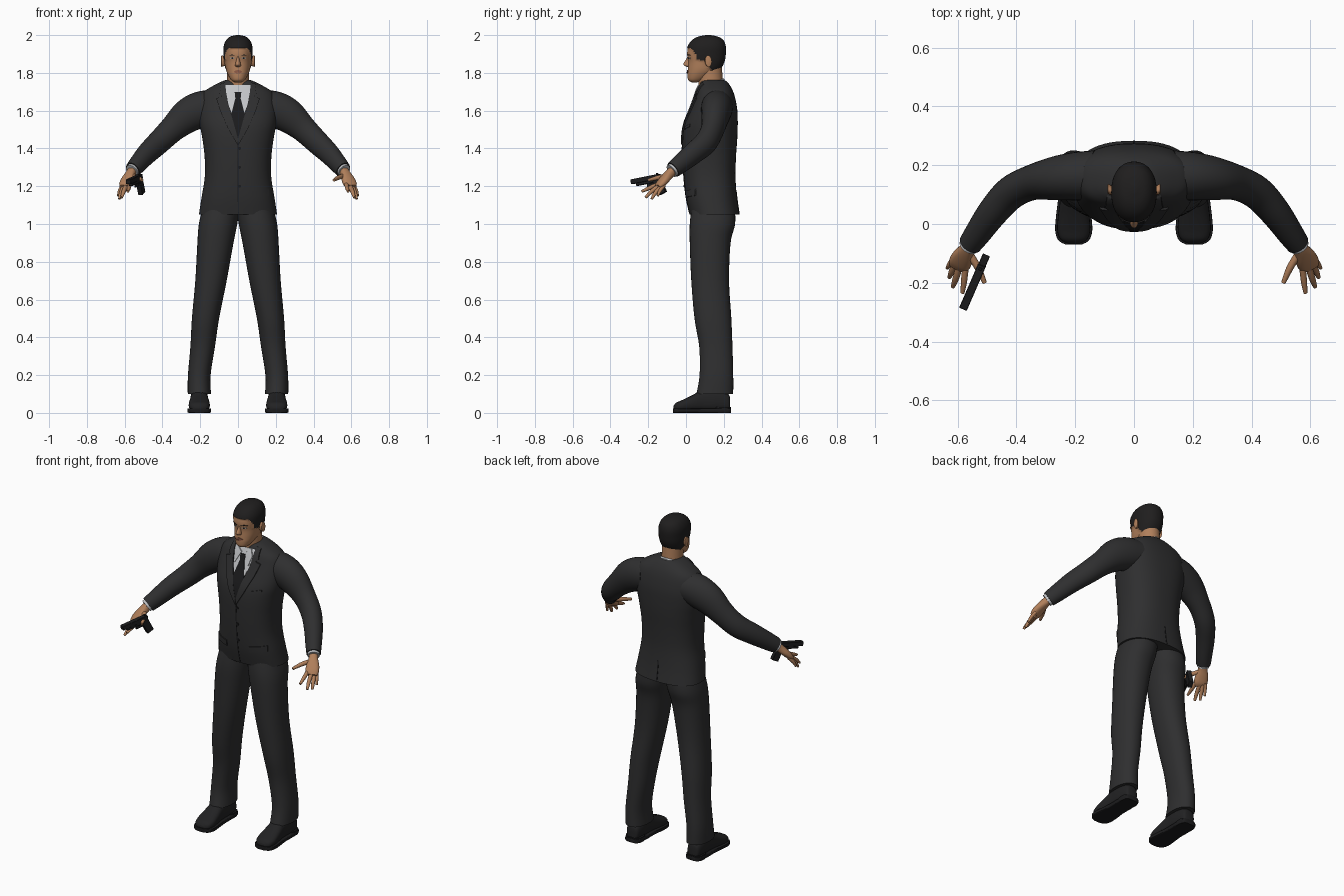
import bpy, bmesh, math
from mathutils import Vector, Matrix
from mathutils.bvhtree import BVHTree

if "Cube" in bpy.data.objects:
    bpy.data.objects.remove(bpy.data.objects["Cube"])
made = []


def material(name, r, g, b):
    m = bpy.data.materials.new(name)
    m.use_nodes = True
    m.diffuse_color = (r, g, b, 1)
    bsdf = m.node_tree.nodes["Principled BSDF"]
    bsdf.inputs["Base Color"].default_value = (r, g, b, 1)
    bsdf.inputs["Roughness"].default_value = 0.8
    return m


SUIT = material("charcoal suit", .028, .028, .029)
DARK = material("black tie and seams", .011, .011, .012)
SHIRT = material("pale shirt", .55, .56, .58)
SKIN = material("skin", .44, .215, .105)
LIPS = material("lips", .26, .10, .06)
HAIR = material("hair", .014, .013, .013)
SHOE = material("black leather", .016, .016, .017)
GUN = material("gunmetal", .012, .012, .013)
EYE = material("eye white", .42, .38, .34)


def finish(name, bm, mat):
    bmesh.ops.recalc_face_normals(bm, faces=bm.faces)
    mesh = bpy.data.meshes.new(name)
    bm.to_mesh(mesh)
    bm.free()
    mesh.materials.append(mat)
    ob = bpy.data.objects.new(name, mesh)
    bpy.context.scene.collection.objects.link(ob)
    made.append(ob)
    return ob


def ease(rows, k=5):
    """Smooth curve through rows of numbers."""
    out = []
    for i in range(len(rows) - 1):
        a, b, c, d = (rows[max(0, min(len(rows) - 1, i + j))] for j in (-1, 0, 1, 2))
        for s in range(k):
            t = s / k
            out.append([q + .5 * t * (r - p + t * (2*p - 5*q + 4*r - w + t * (3*(q - r) + w - p)))
                        for p, q, r, w in zip(a, b, c, d)])
    return out + [list(rows[-1])]


def skin(name, rings, mat, n=32, p=2.0):
    """Loft superellipse rings, each a centre and two half axes."""
    bm = bmesh.new()
    bend = lambda t: math.copysign(abs(t) ** (2 / p), t)
    loops = []
    for c, u, v in rings:
        turn = [2 * math.pi * i / n for i in range(n)]
        loops.append([bm.verts.new(Vector(c) + Vector(u) * bend(math.cos(a)) + Vector(v) * bend(math.sin(a)))
                      for a in turn])
    for lo, hi in zip(loops, loops[1:]):
        for i in range(n):
            bm.faces.new((lo[i], lo[(i + 1) % n], hi[(i + 1) % n], hi[i]))
    bm.faces.new(loops[0])
    bm.faces.new(loops[-1])
    return finish(name, bm, mat)


def column(name, rows, mat, n=32, p=2.0, k=5):
    """Upright loft from rows of z, x range, y range."""
    return skin(name, [(((a + b) / 2, (c + d) / 2, z), ((b - a) / 2, 0, 0), (0, (d - c) / 2, 0))
                       for z, a, b, c, d in ease(rows, k)], mat, n, p)


def limb(name, rows, mat, n=20, p=2.0, k=5):
    """Loft along a path of x, y, z, side radius, upright radius."""
    rows = ease(rows, k)
    pts = [Vector(r[:3]) for r in rows]
    rings = []
    for i, r in enumerate(rows):
        t = (pts[min(i + 1, len(pts) - 1)] - pts[max(i - 1, 0)]).normalized()
        side = t.cross(Vector((0, 0, 1))).normalized()
        rings.append((pts[i], side * r[3], side.cross(t) * r[4]))
    return skin(name, rings, mat, n, p)


def plate(name, outline, mat, target, off=.006, back=False):
    """Thin sheet cut from an x-z outline and laid on the target's surface."""
    tree = BVHTree.FromPolygons([v.co for v in target.data.vertices],
                                [f.vertices for f in target.data.polygons])
    bm = bmesh.new()
    bm.faces.new([bm.verts.new((x, 0, z)) for x, z in outline])
    for axis in (0, 2):
        lo, hi = (f(v.co[axis] for v in bm.verts) for f in (min, max))
        steps = max(2, int((hi - lo) / .014))
        for i in range(1, steps):
            co, no = Vector(), Vector()
            co[axis], no[axis] = lo + (hi - lo) * i / steps, 1
            bmesh.ops.bisect_plane(bm, geom=bm.verts[:] + bm.edges[:] + bm.faces[:], plane_co=co, plane_no=no)
    s = 1 if back else -1
    for v in bm.verts:
        hit = tree.ray_cast(Vector((v.co.x, s, v.co.z)), Vector((0, -s, 0)))[0]
        hit = hit or tree.find_nearest(v.co)[0]
        v.co.y = hit.y + s * off
    top = bm.faces[:]
    grown = bmesh.ops.extrude_face_region(bm, geom=top)["geom"]
    for v in grown:
        if isinstance(v, bmesh.types.BMVert):
            v.co.y -= s * (off + .002)
    return finish(name, bm, mat)


def oval(x, z, a, b, n=14):
    return [(x + a * math.cos(2 * math.pi * i / n), z + b * math.sin(2 * math.pi * i / n)) for i in range(n)]


# Jacket body
jacket = column("jacket", [(z, -w, w, f, b) for z, w, f, b in (
    (1.05, .207, .02, .283), (1.14, .193, .0, .27), (1.25, .176, -.012, .262), (1.36, .177, -.018, .265),
    (1.46, .19, -.018, .272), (1.53, .203, -.008, .274), (1.6, .208, .018, .272), (1.66, .2, .042, .262),
    (1.7, .18, .056, .25), (1.73, .135, .068, .235), (1.755, .085, .08, .215), (1.763, .06, .1, .195))],
    SUIT, 56, 2.4)

# Shirt front, tie and jacket details
plate("shirt_front", [(-.07, 1.735), (.07, 1.735), (.05, 1.63), (0, 1.5), (-.05, 1.63)], SHIRT, jacket, .003)
plate("tie", [(-.018, 1.7), (.018, 1.7), (.014, 1.665), (.036, 1.58), (.0, 1.44), (-.036, 1.58), (-.014, 1.665)],
      DARK, jacket, .007)
plate("front_seam", [(-.003, 1.44), (.002, 1.44), (.004, 1.055), (-.001, 1.055)], DARK, jacket, .002)
plate("breast_pocket", [(.085, 1.5), (.145, 1.515), (.145, 1.53), (.085, 1.515)], SUIT, jacket, .004)
plate("back_vent", [(-.003, 1.055), (.003, 1.055), (.003, 1.17), (-.003, 1.17)], DARK, jacket, .002, True)
for z in (1.4, 1.3, 1.2):
    plate("button", oval(.008, z, .008, .008, 10), DARK, jacket, .005)
for s, side in ((1, "left_"), (-1, "right_")):
    plate(side + "lapel", [(s * x, z) for x, z in (
        (.068, 1.75), (.092, 1.742), (.098, 1.69), (.085, 1.675), (.115, 1.665), (.095, 1.6), (.05, 1.5),
        (.003, 1.42), (.0, 1.45), (.03, 1.56), (.058, 1.65))], SUIT, jacket, .008)
    plate(side + "collar_wing", [(s * x, z) for x, z in ((.012, 1.71), (.045, 1.735), (.06, 1.7), (.045, 1.645))],
          SHIRT, jacket, .009)
    plate(side + "pocket_flap", [(s * x, z) for x, z in ((.075, 1.175), (.165, 1.185), (.165, 1.15), (.075, 1.14))],
          SUIT, jacket, .006)

# Neck and shirt collar
column("neck", [(1.66, -.06, .06, .075, .2), (1.72, -.058, .058, .068, .196), (1.84, -.058, .058, .06, .19)], SKIN)
skin("shirt_collar", [((0, .13, 1.70), (.078, 0, 0), (0, .075, .03)), ((0, .132, 1.735), (.068, 0, 0), (0, .072, .032)),
                      ((0, .132, 1.742), (.063, 0, 0), (0, .067, .03))], SHIRT)

# Head, with the hair raised over the scalp
head = column("head", [(z, -w, w, f, b) for z, w, f, b in (
    (1.75, .018, .03, .06), (1.762, .036, .012, .095), (1.79, .053, .008, .14), (1.82, .064, .01, .178),
    (1.86, .07, .012, .2), (1.9, .073, .006, .207), (1.94, .072, .013, .207), (1.97, .06, .034, .195),
    (1.988, .04, .065, .168), (1.996, .01, .105, .13))], SKIN, 64, 2.2, 8)
head.data.materials.append(HAIR)
HAIRLINE = ((-1, 1.932), (.03, 1.93), (.05, 1.905), (.062, 1.87), (.1, 1.86), (.135, 1.815), (.16, 1.8), (1, 1.8))


def hair_edge(y):
    for (a, p), (b, q) in zip(HAIRLINE, HAIRLINE[1:]):
        if y <= b:
            return p + (q - p) * (y - a) / (b - a)


scalp = set()
for f in head.data.polygons:
    if f.center.z > hair_edge(f.center.y):
        f.material_index = 1
        scalp.update(f.vertices)
shift = {i: head.data.vertices[i].normal * .004 for i in scalp}
for i, d in shift.items():
    head.data.vertices[i].co += d

# Face
column("nose", [(z, -w, w, f, .035) for z, w, f in (
    (1.892, .006, .01), (1.87, .009, -.001), (1.848, .014, -.014), (1.838, .015, -.009), (1.832, .009, .005))],
    SKIN, 16)
plate("upper_lip", [(-.026, 1.807), (0, 1.804), (.026, 1.807), (.008, 1.814), (-.008, 1.814)], LIPS, head, .005)
plate("lower_lip", [(-.024, 1.806), (-.01, 1.797), (.01, 1.797), (.024, 1.806), (0, 1.803)], LIPS, head, .006)
for s, side in ((1, "left_"), (-1, "right_")):
    plate(side + "eye", oval(s * .03, 1.878, .013, .005), EYE, head, .002)
    plate(side + "iris", oval(s * .03, 1.878, .005, .005), HAIR, head, .003)
    plate(side + "brow", [(s * x, z) for x, z in ((.012, 1.891), (.032, 1.898), (.05, 1.892), (.032, 1.892))],
          HAIR, head, .005)
    skin(side + "ear", [((s * (.07 + .02 * t), .112 + .008 * t, 1.862), (0, .017 * r, .004), (0, -.004, .03 * r))
                        for t, r in ((0, .75), (.5, .95), (.9, 1), (1, .8))], SKIN, 18)

# Limbs, built once per side
for s, side in ((1, "left_"), (-1, "right_")):
    def flip(rows):
        return [(s * r[0],) + tuple(r[1:]) for r in rows]

    limb(side + "sleeve", flip((
        (.13, .165, 1.62, .085, .09), (.2, .162, 1.605, .082, .096), (.27, .155, 1.57, .074, .09),
        (.35, .14, 1.5, .06, .07), (.42, .105, 1.432, .057, .064), (.48, .04, 1.375, .052, .058),
        (.53, -.03, 1.318, .045, .05), (.557, -.068, 1.287, .04, .044))), SUIT, 28)
    limb(side + "shirt_cuff", flip(((.55, -.058, 1.295, .034, .037), (.563, -.077, 1.28, .034, .037))), SHIRT)

    # Hand with splayed fingers
    limb(side + "palm", flip((
        (.55, -.058, 1.293, .024, .026), (.567, -.085, 1.268, .026, .024), (.582, -.112, 1.238, .036, .022),
        (.593, -.135, 1.212, .038, .019), (.6, -.15, 1.198, .03, .012))), SKIN, 20, 2.4)
    for finger, a, b, c, r in (
            ("thumb", (.56, -.1, 1.255), (.53, -.15, 1.245), (.508, -.2, 1.232), .0125),
            ("index_finger", (.572, -.14, 1.215), (.578, -.195, 1.19), (.583, -.235, 1.172), .011),
            ("middle_finger", (.592, -.14, 1.205), (.606, -.185, 1.17), (.616, -.214, 1.14), .0115),
            ("ring_finger", (.605, -.13, 1.2), (.62, -.163, 1.163), (.628, -.182, 1.132), .011),
            ("little_finger", (.612, -.115, 1.205), (.627, -.138, 1.175), (.635, -.15, 1.148), .0095)):
        limb(side + finger, flip((a + (r, r), b + (r * .95, r * .95), c + (r * .6, r * .6))), SKIN, 12)

    # Trouser leg
    leg = [(.1, .143, .266, .055, .25), (.2, .145, .265, .072, .25), (.35, .122, .252, .07, .246),
           (.5, .1, .244, .045, .24), (.7, .06, .226, .028, .228), (.9, .024, .215, .02, .236),
           (1.0, .004, .207, .02, .26), (1.09, -.01, .185, .03, .258)]
    column(side + "trouser_leg", [(z, *sorted((s * a, s * b)), f, g) for z, a, b, f, g in leg], SUIT, 36, 2.2)

    # Shoe upper and sole share one plan
    plan = [(.234, .018, .07), (.222, .038, .1), (.16, .046, .125), (.09, .046, .12), (.03, .053, .09),
            (-.02, .056, .066), (-.052, .045, .052), (-.066, .02, .035)]
    skin(side + "shoe", [((s * .205, y, h / 2 + .005), (w, 0, 0), (0, 0, h / 2 - .003))
                         for y, w, h in ease(plan)], SHOE, 24, 2.6)
    skin(side + "sole", [((s * .205, y * 1.03 - .002, .012), (w + .007, 0, 0), (0, 0, .012))
                         for y, w, h in ease(plan)], DARK, 24, 8)
    column(side + "heel", [(0, s * .205 - .05, s * .205 + .05, .15, .236),
                           (.03, s * .205 - .05, s * .205 + .05, .15, .238)], DARK, 24, 3)

# Pistol in the right hand, barrel along local -y
aim = Vector((-.065, -.15, -.03)).to_track_quat("-Y", "Z").to_matrix().to_4x4()
place = Matrix.Translation((-.548, -.212, 1.228)) @ aim
for name, centre, size, tilt in (
        ("pistol_slide", (0, 0, .01), (.028, .165, .026), 0), ("pistol_frame", (0, .01, -.008), (.024, .13, .018), 0),
        ("pistol_grip", (0, .072, -.04), (.026, .042, .09), .3), ("trigger_guard", (0, .025, -.027), (.01, .045, .02), 0),
        ("pistol_sight", (0, .07, .026), (.012, .01, .007), 0)):
    bm = bmesh.new()
    bmesh.ops.create_cube(bm, size=1, matrix=place @ Matrix.Translation(centre) @ Matrix.Rotation(tilt, 4, "X")
                          @ Matrix.Diagonal((*size, 1)))
    bmesh.ops.bevel(bm, geom=bm.edges[:], offset=.002, segments=1, affect="EDGES")
    finish(name, bm, GUN)

# Smooth shading with sharp edges kept
bpy.ops.object.select_all(action="DESELECT")
for ob in made:
    ob.select_set(True)
bpy.context.view_layer.objects.active = jacket
bpy.ops.object.shade_smooth_by_angle(angle=math.radians(40))
